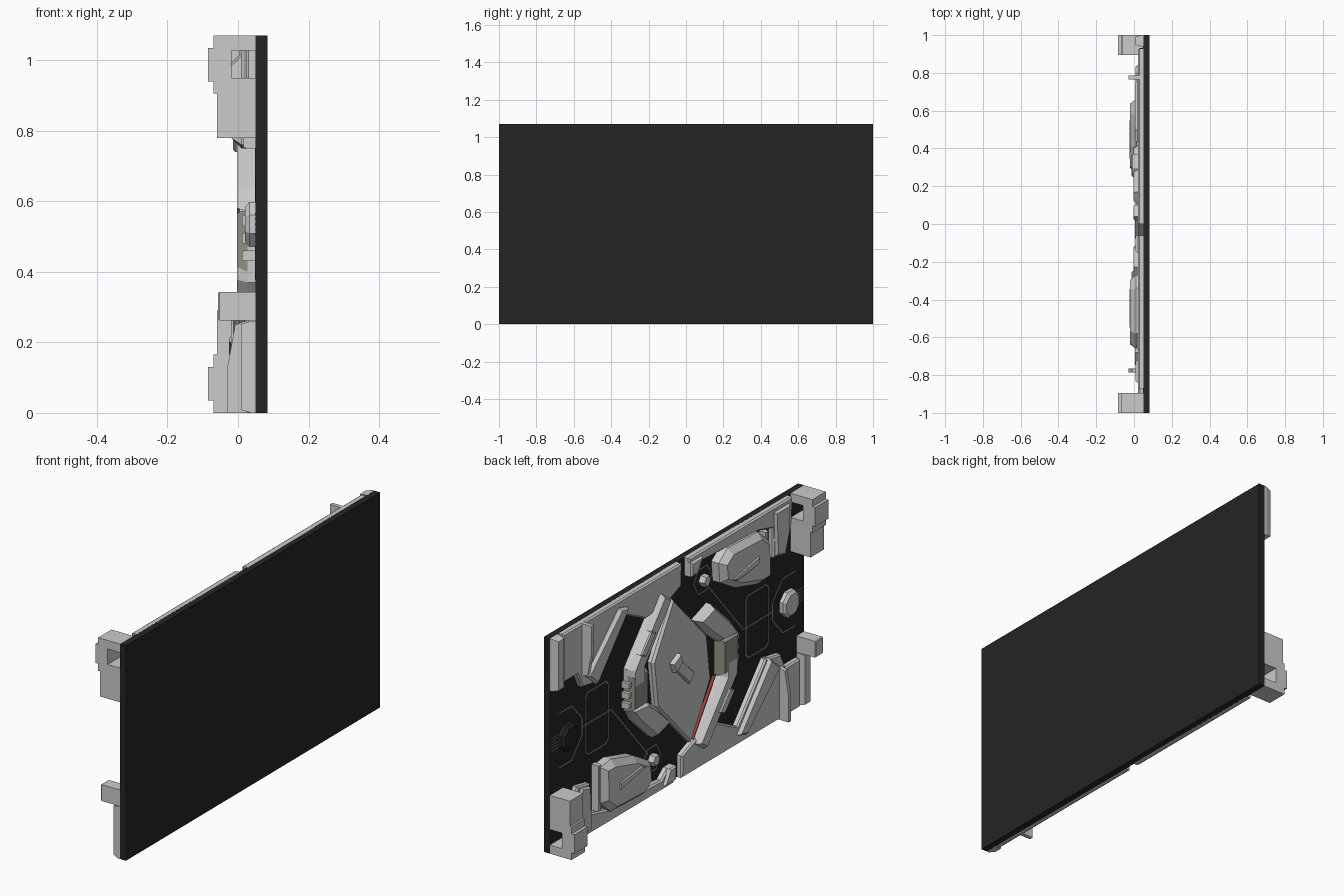
import bpy, bmesh, math
from mathutils import Vector

if "Cube" in bpy.data.objects:
    bpy.data.objects.remove(bpy.data.objects["Cube"])

H = 1.07          # panel height
FACE = 0.05       # x of the detailed face (details stick out towards -x)


def material(name, rgb):
    m = bpy.data.materials.new(name)
    m.diffuse_color = (*rgb, 1)
    m.use_nodes = True
    m.node_tree.nodes["Principled BSDF"].inputs["Base Color"].default_value = m.diffuse_color
    return m


DARK = material("dark", (0.018, 0.018, 0.018))
TAN = material("tan", (0.30, 0.28, 0.24))
RED = material("red", (0.35, 0.05, 0.04))
LINE = material("line_grey", (0.25, 0.25, 0.28))


def finish(name, bm, mat=None):
    bmesh.ops.recalc_face_normals(bm, faces=bm.faces)
    me = bpy.data.meshes.new(name)
    bm.to_mesh(me)
    bm.free()
    ob = bpy.data.objects.new(name, me)
    bpy.context.collection.objects.link(ob)
    if mat:
        me.materials.append(mat)
    return ob


def prism(bm, pts, x, back=FACE + 0.004, bevel=0.0, drop=0.0):
    """Extrude a (y, z) outline from back to x, with an inset chamfered front."""
    f = bm.faces.new([bm.verts.new((back, y, z)) for y, z in pts])
    f.normal_update()
    if f.normal.x > 0:
        f.normal_flip()
    ret = bmesh.ops.extrude_face_region(bm, geom=[f], use_keep_orig=True)
    front = next(g for g in ret["geom"] if isinstance(g, bmesh.types.BMFace))
    for v in front.verts:
        v.co.x = x + drop
    front.normal_update()
    if front.normal.x > 0:
        front.normal_flip()
    if bevel:
        bmesh.ops.inset_region(bm, faces=[front], thickness=bevel)
        for v in front.verts:
            v.co.x = x


def turn(pts):
    return [(-y, H - z) for y, z in pts]


def plate(name, pts, x, bevel=0.008, drop=0.008, mat=None, pair=True, back=FACE + 0.004):
    """Plate plus its twin, turned half a turn about the panel centre."""
    bm = bmesh.new()
    for p in ([pts, turn(pts)] if pair else [pts]):
        prism(bm, p, x, back, bevel, drop)
    return finish(name, bm, mat)


def rect(y0, y1, z0, z1):
    return [(y0, z0), (y1, z0), (y1, z1), (y0, z1)]


def ngon(y, z, r, n, a=0.0):
    return [(y + r * math.cos(a + math.tau * i / n), z + r * math.sin(a + math.tau * i / n))
            for i in range(n)]


def track(name, pts, closed=False, w=0.003):
    """Thin raised line on the dark face."""
    bm = bmesh.new()
    for path in (pts, turn(pts)):
        ends = path[1:] + path[:1] if closed else path[1:]
        for a, b in zip(path, ends):
            a, b = Vector(a), Vector(b)
            d = (b - a).normalized() * w
            n = Vector((-d.y, d.x))
            prism(bm, [a - n, b - n, b + n, a + n], FACE - 0.002)
    finish(name, bm, LINE)


# backing slab
plate("backing_slab", rect(-1, 1, 0, H), FACE, 0, 0, DARK, False, 0.083)

# border plates, long side with slanted shoulder
plate("border_plate", [(0.0, H), (0.0, 0.96), (0.10, 0.92), (0.28, 0.90), (0.44, 0.98),
                       (0.66, 0.73), (0.78, 0.75), (0.82, 0.83), (0.93, 0.83), (0.93, H)], 0.022)
plate("border_ridge", [(0.43, 1.02), (0.50, 1.04), (0.76, 0.80), (0.68, 0.73)], 0.004, 0.015, 0.015)
plate("corner_strip", rect(0.94, 1.0, 0.81, H), 0.008, 0.012, 0.03)

# border plates, short side with leg
plate("short_border", [(-0.06, H), (-0.06, 0.99), (-0.11, 0.98), (-0.16, 1.02), (-0.60, 1.0),
                       (-0.72, 0.97), (-0.72, 0.82), (-0.82, 0.80), (-0.87, 0.95), (-0.87, H)], 0.022)
plate("short_border_leg", [(-0.72, 1.05), (-0.73, 0.83), (-0.80, 0.81), (-0.84, 0.92), (-0.84, 1.05)],
      0.008, 0.012, 0.012)
plate("border_end_block", [(-0.06, 1.05), (-0.06, 0.98), (-0.11, 0.98), (-0.15, 1.05)], 0.008)

# raised housing with wedge and slot on each short border
plate("housing", [(-0.27, 0.97), (-0.34, 1.02), (-0.58, 1.01), (-0.66, 0.94), (-0.66, 0.76),
                  (-0.58, 0.75), (-0.40, 0.80), (-0.28, 0.87)], -0.02, 0.03, 0.03)
plate("housing_wedge", [(-0.34, 0.87), (-0.38, 0.85), (-0.55, 0.87), (-0.55, 0.91)], -0.025, 0.008, 0.006)
plate("housing_bar", rect(-0.67, -0.645, 0.75, 0.98), 0.015, 0.004, 0.01)

# tapering ribs
bm = bmesh.new()
for s in (1, -1):
    prof = [(FACE, H), (-0.03, H), (-0.03, 0.94), (-0.008, 0.82), (FACE, 0.80)]
    f = bm.faces.new([bm.verts.new((x, 0.765 * s, z if s > 0 else H - z)) for x, z in prof])
    r = bmesh.ops.extrude_face_region(bm, geom=[f], use_keep_orig=True)
    for v in r["geom"]:
        if isinstance(v, bmesh.types.BMVert):
            v.co.y += 0.02 * s
finish("tapered_rib", bm)

# central hatch: core plate and the ring arms around it
plate("hatch_core", [(0.07, 0.92), (0.23, 0.66), (0.20, 0.43), (-0.07, 0.15), (-0.23, 0.41), (-0.20, 0.64)],
      0.02, 0.012, 0.012, None, False)
plate("hatch_beam", [(0.17, 0.99), (0.42, 0.70), (0.42, 0.60), (0.32, 0.60), (0.31, 0.68), (0.10, 0.94)],
      -0.003, 0.022, 0.03)
plate("hatch_side_panel", rect(0.29, 0.42, 0.49, 0.67), -0.003, 0.02, 0.03, TAN)
plate("hatch_lower_arm", [(0.42, 0.50), (0.38, 0.43), (0.23, 0.29), (0.11, 0.33), (0.19, 0.42), (0.29, 0.50)],
      -0.003, 0.02, 0.03)
plate("hatch_seam", [(0.10, 0.93), (0.105, 0.93), (0.285, 0.67), (0.28, 0.67)], 0.035, 0, 0, RED)
plate("beam_clip", [(0.25, 0.83), (0.29, 0.85), (0.37, 0.76), (0.33, 0.74)], -0.014, 0.006, 0.006)
for i in range(3):
    plate(f"side_vent_{i}", rect(0.41, 0.435, 0.51 + i * 0.05, 0.54 + i * 0.05), 0.012, 0.004, 0.006)

# latch in the middle of the hatch
plate("latch_block", [(0.10, 0.61), (0.04, 0.64), (0.02, 0.59), (0.08, 0.56)], -0.003, 0.006, 0.008, None, False)
plate("latch_lever", [(0.06, 0.56), (0.02, 0.60), (-0.08, 0.50), (-0.04, 0.46)], 0.004, 0.006, 0.008, None, False)

# round bosses and small bolts
for y, mat in ((0.87, DARK), (-0.87, None)):
    plate("octagon_boss", ngon(y, H / 2, 0.068, 8, math.pi / 8), 0.02, 0.015, 0.012, mat, False)
plate("hex_bolt", ngon(0.20, 0.165, 0.03, 6), 0.02, 0.006, 0.008)

# circuit lines
track("line_boss_frame", [(0.93, 0.67), (0.83, 0.67), (0.75, 0.58), (0.75, 0.49), (0.83, 0.40), (0.93, 0.40)])
track("line_access_frame", [(0.54, 0.40), (0.56, 0.38), (0.70, 0.38), (0.72, 0.40),
                            (0.72, 0.67), (0.70, 0.69), (0.56, 0.69), (0.54, 0.67)], True)
track("line_link", [(0.75, 0.535), (0.52, 0.535), (0.23, 0.20)])
track("line_bolt_frame", ngon(0.20, 0.165, 0.07, 6), True)
for i in range(5):
    z = H / 2 + (i - 2) * 0.015
    track(f"line_edge_{i}", [(0.90, z), (0.995, z)], w=0.002)

# corner clamps: C-shaped profile with a see-through window
clamp = [(-0.07, 1.07), (-0.07, 1.035), (-0.085, 1.035), (-0.085, 0.94), (-0.07, 0.94), (-0.07, 0.905),
         (-0.06, 0.905), (-0.06, 0.78), (FACE, 0.78), (FACE, 0.95), (-0.018, 0.95), (-0.018, 1.027),
         (FACE, 1.027), (FACE, 1.07)]
bm = bmesh.new()
for s in (-1, 1):
    f = bm.faces.new([bm.verts.new((x, s, z if s < 0 else H - z)) for x, z in clamp])
    r = bmesh.ops.extrude_face_region(bm, geom=[f], use_keep_orig=True)
    for v in r["geom"]:
        if isinstance(v, bmesh.types.BMVert):
            v.co.y -= 0.105 * s
finish("corner_clamp", bm)

# single bracket on one edge
plate("edge_bracket", rect(-1, -0.94, 0.262, 0.343), -0.056, 0.004, 0.004, None, False)
